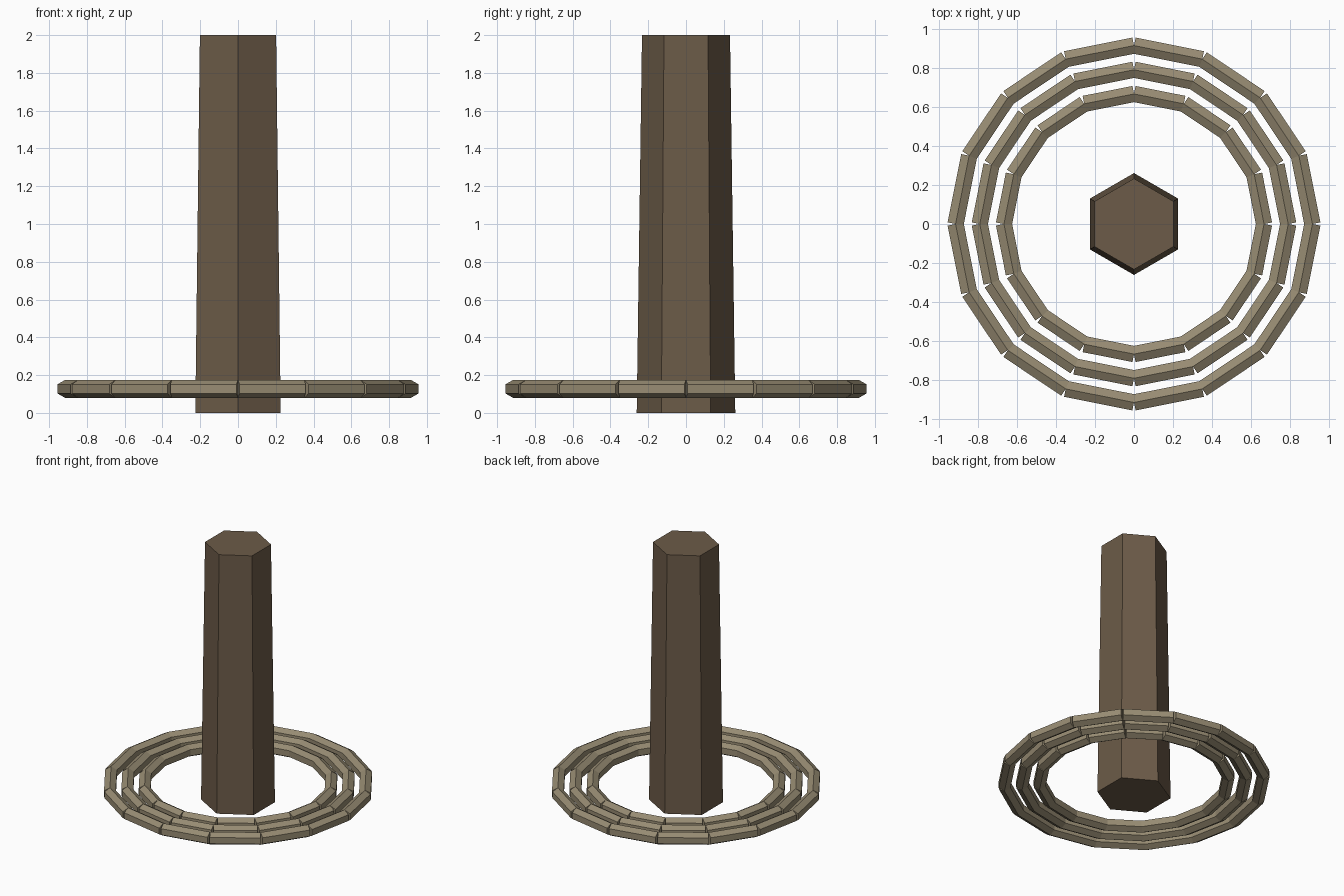
import bpy, bmesh
from math import pi, cos, sin
from mathutils import Vector, Matrix

if "Cube" in bpy.data.objects:
    bpy.data.objects.remove(bpy.data.objects["Cube"])


def material(name, color):
    m = bpy.data.materials.new(name)
    m.diffuse_color = (*color, 1)
    m.use_nodes = True
    m.node_tree.nodes["Principled BSDF"].inputs["Base Color"].default_value = m.diffuse_color
    return m


def finish(name, bm, mat):
    mesh = bpy.data.meshes.new(name)
    bm.to_mesh(mesh)
    bm.free()
    mesh.materials.append(mat)
    ob = bpy.data.objects.new(name, mesh)
    bpy.context.collection.objects.link(ob)
    return ob


wood = material("wood", (0.15, 0.105, 0.065))
rope = material("rope", (0.31, 0.26, 0.17))

# Tapered hexagonal post with corners on the y axis
bm = bmesh.new()
bmesh.ops.create_cone(bm, cap_ends=True, segments=6, radius1=0.261, radius2=0.233,
                      depth=2, matrix=Matrix.Translation((0, 0, 1)))
top_x = max(v.co.x for v in bm.verts)
if top_x > 0.25:
    bmesh.ops.rotate(bm, verts=bm.verts, matrix=Matrix.Rotation(pi / 6, 3, 'Z'))
finish("post", bm, wood)


# Hexagonal straight rod between two points, ridge pointing up
def rod(bm, a, b, r):
    axis = (b - a).normalized()
    up = Vector((0, 0, 1))
    side = axis.cross(up)
    rings = [[bm.verts.new(p + r * (cos(k * pi / 3) * up + sin(k * pi / 3) * side))
              for k in range(6)] for p in (a, b)]
    for k in range(6):
        j = (k + 1) % 6
        bm.faces.new((rings[0][k], rings[0][j], rings[1][j], rings[1][k]))
    bm.faces.new(rings[0])
    bm.faces.new(rings[1][::-1])


# Three loose rope rings, each of sixteen straight pieces
N = 16
for name, R in (("inner", 0.667), ("middle", 0.791), ("outer", 0.915)):
    bm = bmesh.new()
    pts = [Vector((R * cos(2 * pi * i / N), R * sin(2 * pi * i / N), 0.127)) for i in range(N)]
    for i in range(N):
        rod(bm, pts[i], pts[(i + 1) % N], 0.048)
    bmesh.ops.recalc_face_normals(bm, faces=bm.faces)
    finish(name + "_rope_ring", bm, rope)
